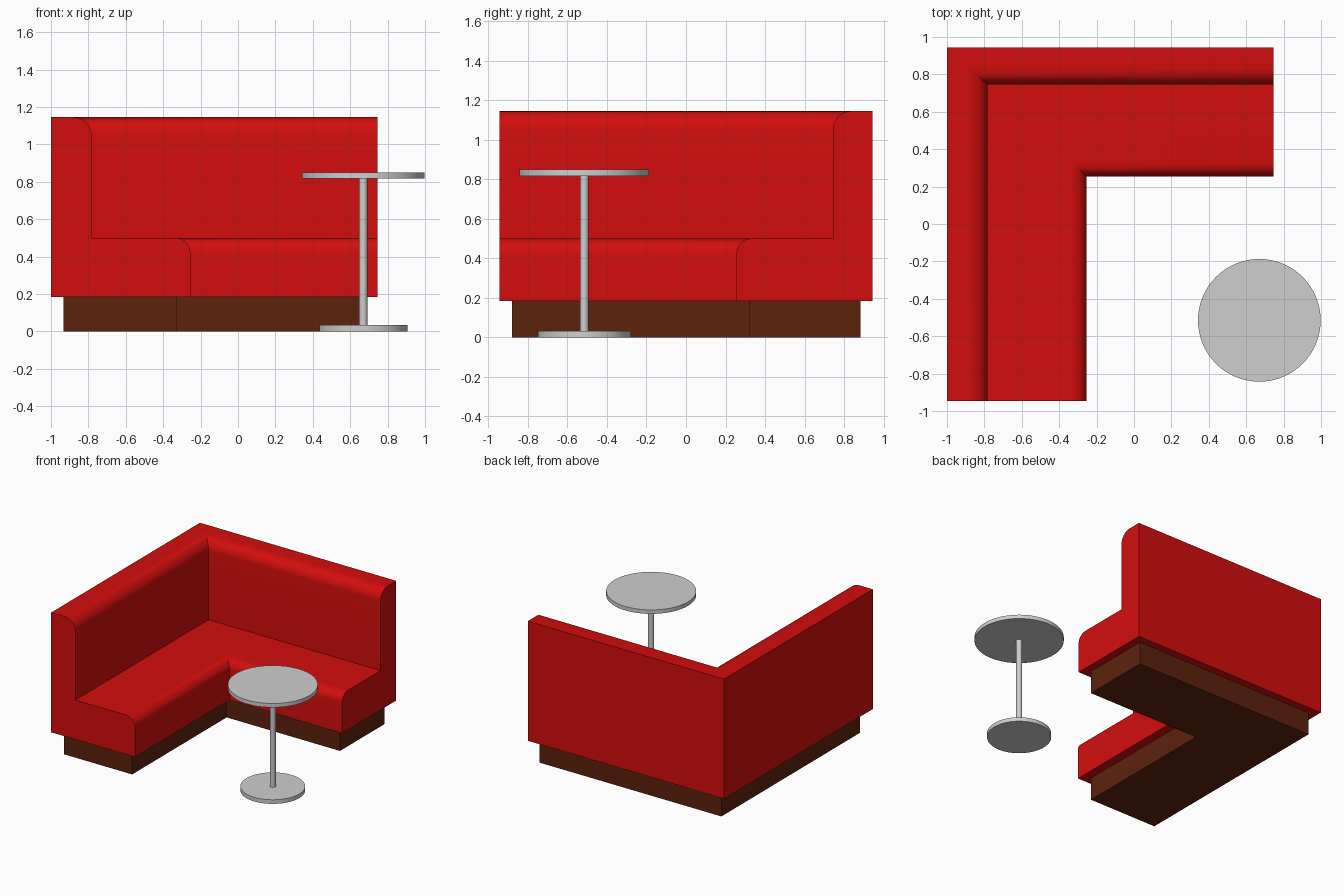
import bpy
import bmesh
from math import sin, cos, pi, radians

cube = bpy.data.objects.get("Cube")
if cube:
    bpy.data.objects.remove(cube, do_unlink=True)


def material(name, rgb):
    mat = bpy.data.materials.new(name)
    mat.use_nodes = True
    colour = (*rgb, 1)
    mat.diffuse_color = colour
    mat.node_tree.nodes["Principled BSDF"].inputs["Base Color"].default_value = colour
    return mat


red = material("red_upholstery", (0.65, 0.004, 0.004))
brown = material("brown_wood", (0.11, 0.016, 0.004))
grey = material("grey_metal", (0.62, 0.62, 0.62))

# Outer walls of the corner bench; the side wing is a little deeper than the back one
OUTER_X, OUTER_Y = -1.0, 0.945
WING_SCALE = 1.08


def finish(obj, mat):
    obj.data.materials.append(mat)
    bpy.ops.object.select_all(action='DESELECT')
    obj.select_set(True)
    bpy.context.view_layer.objects.active = obj
    bpy.ops.object.shade_smooth_by_angle(angle=radians(35))


def sweep_corner(name, profile, front_end, side_end, mat):
    """Run a (depth, height) profile along both wings with a mitred corner."""
    bm = bmesh.new()
    rings = [[], [], []]
    for depth, z in profile:
        x, y = OUTER_X + depth * WING_SCALE, OUTER_Y - depth
        for ring, co in zip(rings, ((x, front_end, z), (x, y, z), (side_end, y, z))):
            ring.append(bm.verts.new(co))
    n = len(profile)
    for a, b in zip(rings, rings[1:]):
        for i in range(n):
            j = (i + 1) % n
            bm.faces.new((a[i], a[j], b[j], b[i]))
    bm.faces.new(rings[0])
    bm.faces.new(rings[2])
    bmesh.ops.recalc_face_normals(bm, faces=bm.faces)
    mesh = bpy.data.meshes.new(name)
    bm.to_mesh(mesh)
    bm.free()
    obj = bpy.data.objects.new(name, mesh)
    bpy.context.collection.objects.link(obj)
    finish(obj, mat)


def rounded_edge(depth, top, radius, steps=10):
    """Quarter round from the flat top down to the front face."""
    angles = [pi / 2 * i / steps for i in range(steps + 1)]
    return [(depth - radius * (1 - sin(a)), top - radius * (1 - cos(a))) for a in angles]


def disc(name, radius, bottom, top, sides=64):
    bpy.ops.mesh.primitive_cylinder_add(
        vertices=sides, radius=radius, depth=top - bottom,
        location=(0.67, -0.515, (top + bottom) / 2))
    obj = bpy.context.object
    obj.name = name
    finish(obj, grey)


# Upholstered seat and backrest in one profile
bench = [(0, 0.183), (0, 1.145)]
bench += rounded_edge(0.2, 1.145, 0.09)
bench += [(0.2, 0.5)]
bench += rounded_edge(0.69, 0.5, 0.075)
bench += [(0.69, 0.183)]
sweep_corner("corner_bench", bench, -0.945, 0.745, red)

# Recessed plinth
plinth = [(0.062, 0), (0.062, 0.183), (0.625, 0.183), (0.625, 0)]
sweep_corner("plinth", plinth, -0.88, 0.683, brown)

# Round pedestal table
disc("table_base", 0.236, 0, 0.033)
disc("table_post", 0.022, 0.033, 0.818, 32)
disc("table_top", 0.328, 0.818, 0.85)
